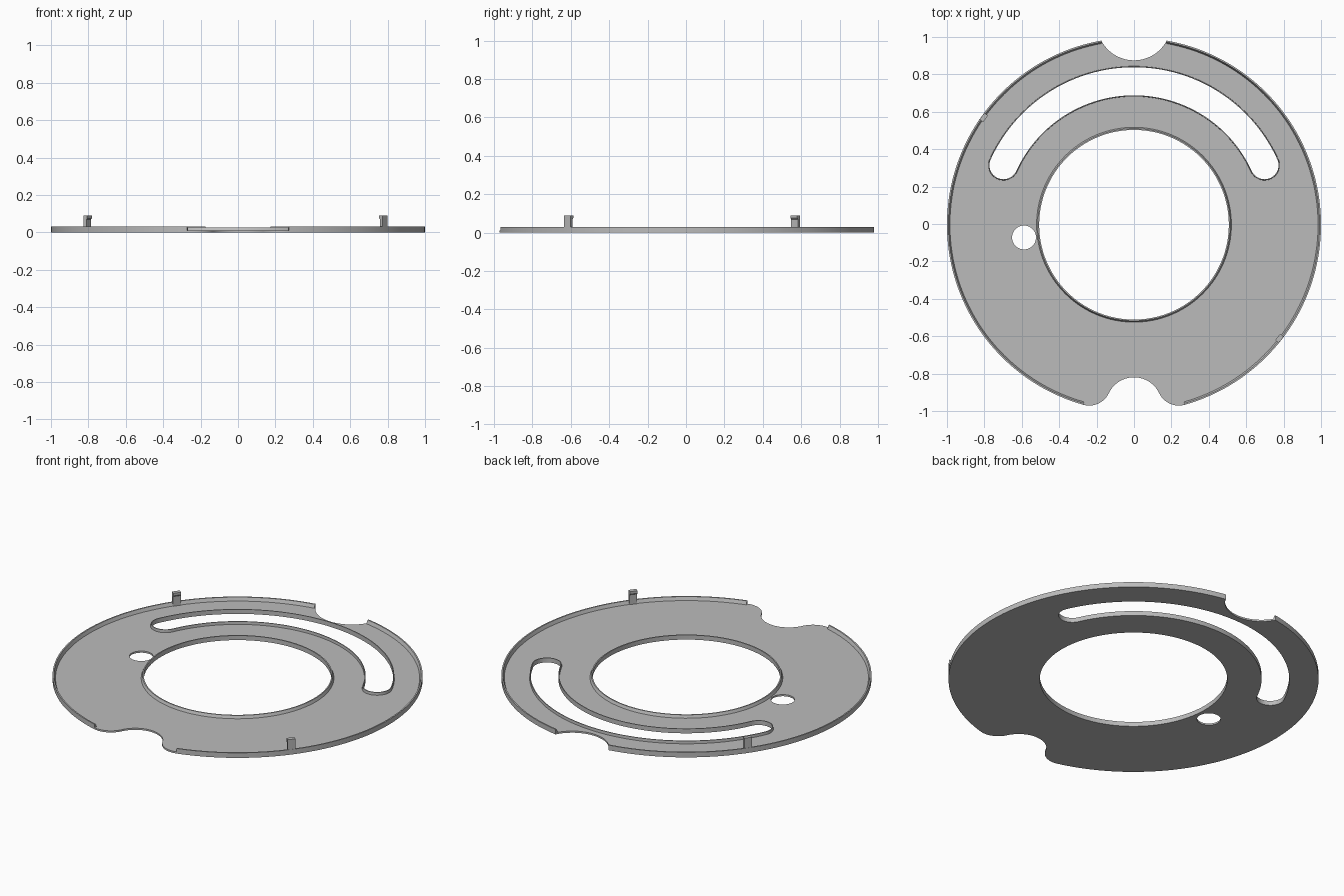
import bpy, bmesh
from math import sin, cos, pi, radians, atan2, acos, hypot

if "Cube" in bpy.data.objects:
    bpy.data.objects.remove(bpy.data.objects["Cube"], do_unlink=True)

grey = bpy.data.materials.new("grey_metal")
grey.use_nodes = True
grey.diffuse_color = (0.5, 0.5, 0.5, 1)
grey.node_tree.nodes["Principled BSDF"].inputs["Base Color"].default_value = (0.5, 0.5, 0.5, 1)

PLATE = 0.01      # plate thickness
RIM = 0.03        # top of the outer rim
OFFSET_Y = -0.004


def arc(cx, cy, r, a, b, n):
    """Points with outward directions along an arc."""
    angles = [a + (b - a) * i / n for i in range(n + 1)]
    return [(cx + r * cos(t), cy + r * sin(t), cos(t), sin(t)) for t in angles]


def finish(obj):
    obj.data.materials.clear()
    obj.data.materials.append(grey)
    bpy.ops.object.select_all(action='DESELECT')
    obj.select_set(True)
    bpy.context.view_layer.objects.active = obj
    bpy.ops.object.shade_smooth_by_angle(angle=radians(30))


def sweep(name, path, profile, closed):
    """Carry a closed (offset, height) profile along a path."""
    bm = bmesh.new()
    rings = [[bm.verts.new((x + nx * o, y + ny * o, z)) for o, z in profile]
             for x, y, nx, ny in path]
    k = len(profile)
    pairs = list(zip(rings, rings[1:]))
    if closed:
        pairs.append((rings[-1], rings[0]))
    for a, b in pairs:
        for i in range(k):
            j = (i + 1) % k
            bm.faces.new((a[i], a[j], b[j], b[i]))
    if not closed:
        bm.faces.new(rings[0])
        bm.faces.new(rings[-1])
    bmesh.ops.recalc_face_normals(bm, faces=bm.faces)
    mesh = bpy.data.meshes.new(name)
    bm.to_mesh(mesh)
    bm.free()
    obj = bpy.data.objects.new(name, mesh)
    obj.location.y = OFFSET_Y
    bpy.context.collection.objects.link(obj)
    finish(obj)


# Outline: front notch, rounded lobe, outer edge, back notch, then mirrored
lobe_x, lobe_y, notch_y = 0.24, -0.85, -0.965
lobe_r = 1 - hypot(lobe_x, lobe_y)
notch_r = hypot(lobe_x, lobe_y - notch_y) - lobe_r
to_lobe = atan2(lobe_y - notch_y, lobe_x)
rim_start = atan2(lobe_y, lobe_x)
rim_end = acos(0.175)
back_y, back_r = 1.077, 0.198
back_start = atan2(sin(rim_end) - back_y, 0.175)
half = arc(0, notch_y, notch_r, pi / 2, to_lobe, 16)
half += arc(lobe_x, lobe_y, lobe_r, to_lobe + pi, rim_start + 2 * pi, 20)[1:]
outer_edge = arc(0, 0, 1, rim_start, rim_end, 80)
half += outer_edge[1:]
half += arc(0, back_y, back_r, back_start, -pi / 2, 12)[1:]
outline = half + [(-x, y, 0, 0) for x, y, *_ in half[-2:0:-1]]

# Curved slot, made of two concentric arcs and two round ends
mid, hw, tilt = 0.767, 0.075, radians(24.5)
slot = arc(0, 0, mid + hw, tilt, pi - tilt, 72)
slot += arc(-mid * cos(tilt), mid * sin(tilt), hw, pi - tilt, 2 * pi - tilt, 16)[1:]
slot += [(x, y, -nx, -ny) for x, y, nx, ny in arc(0, 0, mid - hw, pi - tilt, tilt, 72)][1:]
slot += arc(mid * cos(tilt), mid * sin(tilt), hw, tilt - pi, tilt, 16)[1:-1]

bore = arc(0, 0, 0.507, 0, 2 * pi, 128)[:-1]
pin_hole = arc(-0.588, -0.068, 0.064, 0, 2 * pi, 40)[:-1]

# Flat plate with its openings
curve = bpy.data.curves.new("plate_profile", 'CURVE')
curve.dimensions = '2D'
curve.fill_mode = 'BOTH'
curve.extrude = PLATE / 2
for loop in (outline, slot, bore, pin_hole):
    spline = curve.splines.new('POLY')
    spline.points.add(len(loop) - 1)
    for point, (x, y, *_) in zip(spline.points, loop):
        point.co = (x, y, 0, 1)
    spline.use_cyclic_u = True
plate = bpy.data.objects.new("plate", curve)
plate.location = (0, OFFSET_Y, PLATE / 2)
bpy.context.collection.objects.link(plate)
bpy.context.view_layer.objects.active = plate
plate.select_set(True)
bpy.ops.object.convert(target='MESH')
plate = bpy.context.view_layer.objects.active
finish(plate)

# Raised rims, sloped on the side facing the plate
outer_profile = [(0, PLATE), (0, RIM), (-0.008, RIM), (-0.016, PLATE)]
sweep("outer_rim_left", outer_edge, outer_profile, False)
sweep("outer_rim_right", [(-x, y, -nx, ny) for x, y, nx, ny in outer_edge], outer_profile, False)
sweep("bore_rim", bore, [(0, PLATE), (0, 0.027), (0.007, 0.027), (0.014, PLATE)], True)
sweep("slot_rim", slot, [(0, PLATE), (0, 0.027), (0.005, 0.027), (0.006, PLATE)], True)

# Two upright clips with a small lip, on opposite sides of the rim
clip_profile = [(0, PLATE), (0, 0.09), (-0.024, 0.09), (-0.024, 0.075),
                (-0.018, 0.068), (-0.018, PLATE)]
for name, angle in (("front_clip", radians(-38)), ("back_clip", radians(144.5))):
    sweep(name, arc(0, 0, 0.999, angle - 0.022, angle + 0.022, 3), clip_profile, False)
